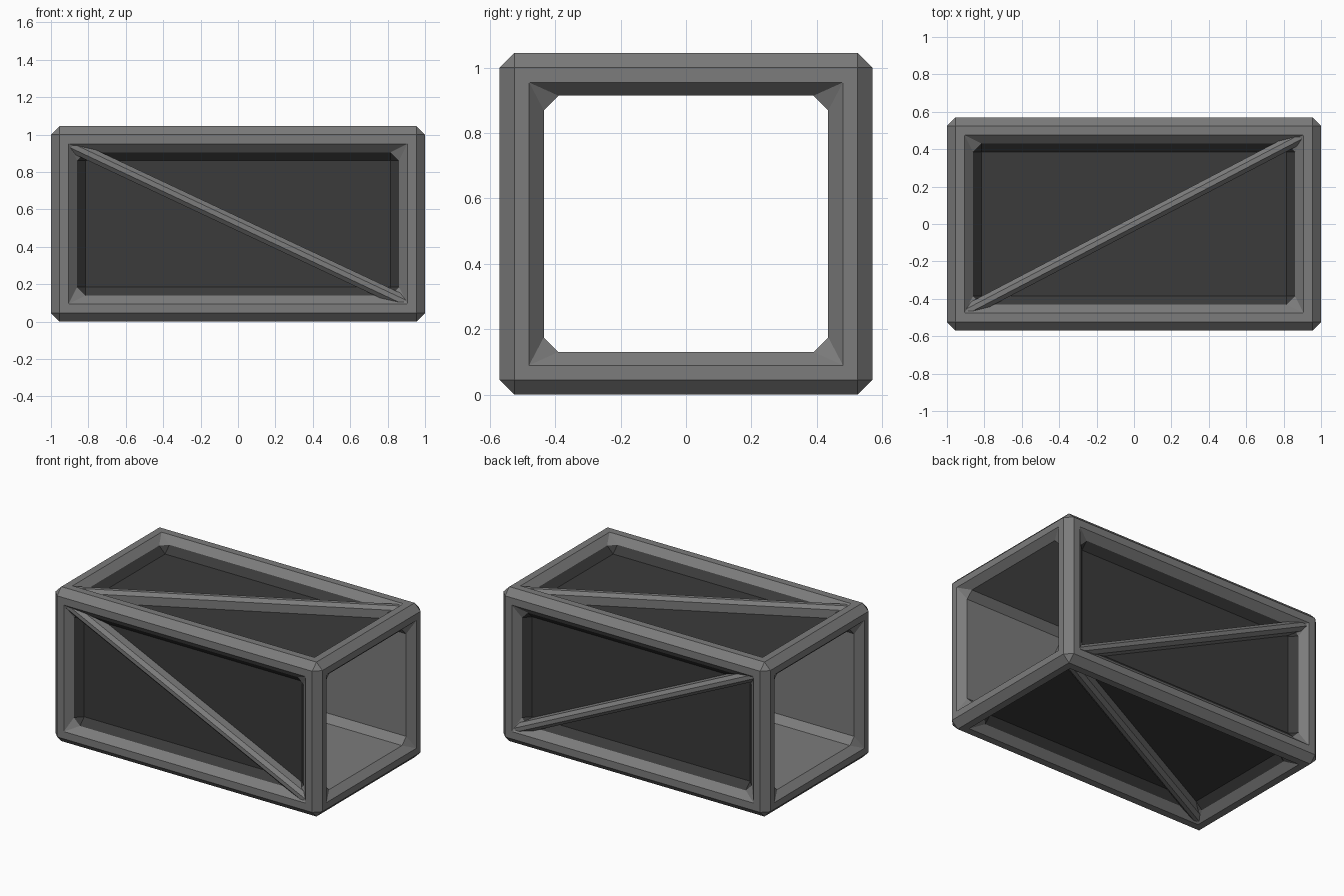
import bpy, bmesh, math
from mathutils import Vector, Matrix

if "Cube" in bpy.data.objects:
    bpy.data.objects.remove(bpy.data.objects["Cube"])

HX, HY, HZ = 1.0, 0.57, 0.5225      # half sizes
C = 0.045                           # chamfer width
X, Y, Z = Vector((1, 0, 0)), Vector((0, 1, 0)), Vector((0, 0, 1))
CENTRE = Vector((0, 0, HZ))


def material(name, v):
    m = bpy.data.materials.new(name)
    m.diffuse_color = (v, v, v, 1)
    m.use_nodes = True
    m.node_tree.nodes["Principled BSDF"].inputs["Base Color"].default_value = m.diffuse_color
    return m


frame_grey = material("frame grey", 0.2)
panel_dark = material("panel dark grey", 0.043)


def finish(bm, name, mats):
    bmesh.ops.recalc_face_normals(bm, faces=bm.faces)
    me = bpy.data.meshes.new(name)
    bm.to_mesh(me)
    bm.free()
    for m in mats:
        me.materials.append(m)
    ob = bpy.data.objects.new(name, me)
    bpy.context.collection.objects.link(ob)
    return ob


def ring(bm, u, v, n, a, b, d, clip=0.0):
    """Rectangle loop of eight points, corners cut by clip, at distance d along n."""
    pts = []
    for su, sv in ((1, 1), (-1, 1), (-1, -1), (1, -1)):
        pair = [(a - clip, b), (a, b - clip)]
        if su * sv < 0:
            pair.reverse()
        # order runs counter-clockwise around the rectangle
        for p, q in reversed(pair):
            pts.append(CENTRE + u * su * p + v * sv * q + n * d)
    return [bm.verts.new(p) for p in pts]


def bridge(bm, r0, r1, mat=0):
    for i in range(8):
        j = (i + 1) % 8
        bm.faces.new((r0[i], r0[j], r1[j], r1[i])).material_index = mat


# Container body: chamfered box, recessed long sides, tunnel through the ends
bm = bmesh.new()
bmesh.ops.create_cube(bm, size=2, matrix=Matrix.Translation(CENTRE) @ Matrix.Diagonal((HX, HY, HZ, 1)))
bmesh.ops.bevel(bm, geom=bm.edges[:], offset=C, segments=1, affect='EDGES')
bm.normal_update()
flat = [f for f in bm.faces if max(abs(c) for c in f.normal) > 0.99]
bmesh.ops.delete(bm, geom=flat, context='FACES')

sides = [(Y, Z, HY, HZ), (Z, Y, HZ, HY)]
for n0, v, hn, hv in sides:
    for s in (1, -1):
        n = n0 * s
        r = [ring(bm, X, v, n, HX - C, hv - C, hn),
             ring(bm, X, v, n, HX - 2.1 * C, hv - 2.1 * C, hn),
             ring(bm, X, v, n, HX - 3.1 * C, hv - 3.1 * C, hn - C, C),
             ring(bm, X, v, n, HX - 4.1 * C, hv - 4.1 * C, hn - 2 * C)]
        bridge(bm, r[0], r[1])
        bridge(bm, r[1], r[2])
        bridge(bm, r[2], r[3], 1)
        bm.faces.new(r[3]).material_index = 1

tunnel = []
for s in (1, -1):
    n = X * s
    r = [ring(bm, Y, Z, n, HY - C, HZ - C, HX),
         ring(bm, Y, Z, n, HY - 2 * C, HZ - 2 * C, HX),
         ring(bm, Y, Z, n, HY - 3 * C, HZ - 2.9 * C, HX - C, C)]
    bridge(bm, r[0], r[1])
    bridge(bm, r[1], r[2])
    tunnel.append(r[2])
bridge(bm, tunnel[0], tunnel[1])
bmesh.ops.remove_doubles(bm, verts=bm.verts, dist=0.0005)
finish(bm, "container_body", [frame_grey, panel_dark])


# Diagonal brace across each long side
def brace(name, n, v, hn, hv, slope):
    a, b = HX - 2.2 * C, (hv - 2.2 * C) * slope
    along = (X * a + v * b).normalized()
    length = 2 * math.hypot(a, b)
    front, back = hn - 0.01, hn - 2 * C - 0.01
    across = n.cross(along)
    rot = Matrix((along, across, n)).transposed().to_4x4()
    bm = bmesh.new()
    bmesh.ops.create_cube(bm, size=1, matrix=Matrix.Diagonal((length, 0.07, front - back, 1)))
    edges = [e for e in bm.edges if all(w.co.z > 0 for w in e.verts)
             and abs(e.verts[0].co.y - e.verts[1].co.y) < 1e-4]
    bmesh.ops.bevel(bm, geom=edges, offset=0.022, segments=1, affect='EDGES')
    bm.transform(Matrix.Translation(CENTRE + n * (front + back) / 2) @ rot)
    finish(bm, name, [frame_grey])


brace("front_brace", -Y, Z, HY, HZ, -1)
brace("back_brace", Y, Z, HY, HZ, -1)
brace("top_brace", Z, Y, HZ, HY, 1)
brace("bottom_brace", -Z, Y, HZ, HY, 1)
